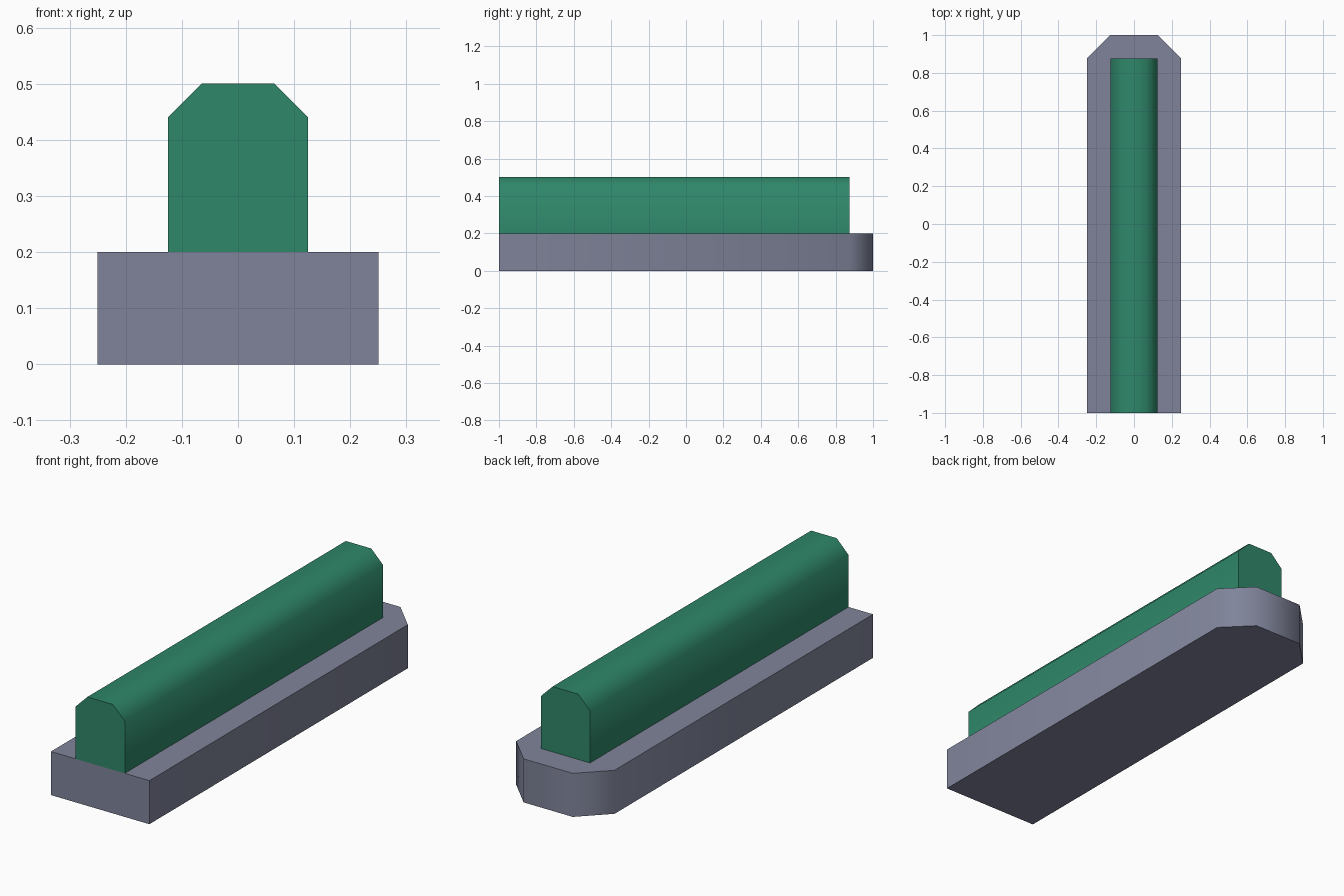
import bpy, bmesh, math
from mathutils import Vector

if "Cube" in bpy.data.objects:
    bpy.data.objects.remove(bpy.data.objects["Cube"])


def material(name, rgb):
    m = bpy.data.materials.new(name)
    m.diffuse_color = (*rgb, 1)
    m.use_nodes = True
    m.node_tree.nodes["Principled BSDF"].inputs["Base Color"].default_value = m.diffuse_color
    return m


def extrude_profile(name, half, direction, mat):
    """Mirror a half profile across x = 0, extrude it, and smooth the soft bevels."""
    points = half + [(-x, y, z) for x, y, z in reversed(half)]
    bm = bmesh.new()
    face = bm.faces.new([bm.verts.new(p) for p in points])
    new = bmesh.ops.extrude_face_region(bm, geom=[face])["geom"]
    verts = [g for g in new if isinstance(g, bmesh.types.BMVert)]
    bmesh.ops.translate(bm, verts=verts, vec=Vector(direction))
    bmesh.ops.recalc_face_normals(bm, faces=bm.faces)
    # 45 degree bevels blend, square corners stay sharp
    for f in bm.faces:
        f.smooth = True
    for e in bm.edges:
        e.smooth = e.calc_face_angle() < math.radians(60)
    mesh = bpy.data.meshes.new(name)
    bm.to_mesh(mesh)
    bm.free()
    mesh.materials.append(mat)
    obj = bpy.data.objects.new(name, mesh)
    bpy.context.collection.objects.link(obj)
    return obj


grey = material("blue grey", (0.216, 0.231, 0.323))
green = material("green", (0.028, 0.242, 0.144))

# Base slab with clipped back corners
extrude_profile("base", [(0.25, -1, 0), (0.25, 0.875, 0), (0.125, 1, 0)],
                (0, 0, 0.2), grey)

# Long rail with bevelled top edges, stopping short of the back
extrude_profile("rail", [(0.125, -1, 0.2), (0.125, -1, 0.44), (0.065, -1, 0.5)],
                (0, 1.875, 0), green)
